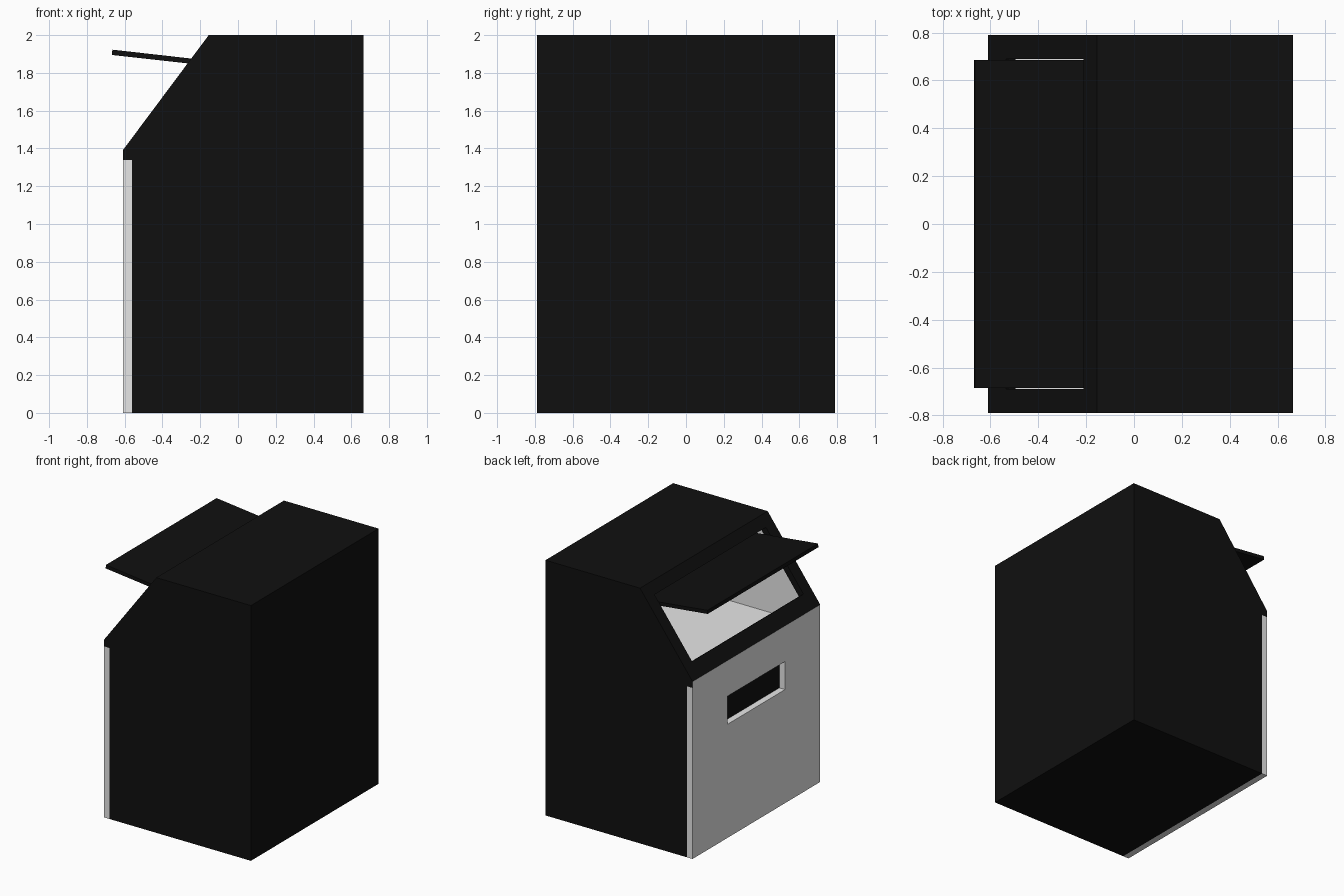
import bpy
import bmesh
from mathutils import Vector

cube = bpy.data.objects.get("Cube")
if cube:
    bpy.data.objects.remove(cube, do_unlink=True)


def make_material(name, value):
    mat = bpy.data.materials.new(name)
    mat.use_nodes = True
    colour = (value, value, value, 1)
    mat.diffuse_color = colour
    mat.node_tree.nodes["Principled BSDF"].inputs["Base Color"].default_value = colour
    return mat


BLACK = make_material("black", 0.005)
GREY = make_material("light grey", 0.8)


def prism(name, profile, half_width, mat):
    """Extrude an x-z profile along y, centred on y = 0."""
    bm = bmesh.new()
    face = bm.faces.new([bm.verts.new((x, -half_width, z)) for x, z in profile])
    grown = bmesh.ops.extrude_face_region(bm, geom=[face])["geom"]
    moved = [v for v in grown if isinstance(v, bmesh.types.BMVert)]
    bmesh.ops.translate(bm, verts=moved, vec=(0, 2 * half_width, 0))
    bmesh.ops.recalc_face_normals(bm, faces=bm.faces)
    mesh = bpy.data.meshes.new(name)
    bm.to_mesh(mesh)
    bm.free()
    mesh.materials.append(mat)
    obj = bpy.data.objects.new(name, mesh)
    bpy.context.collection.objects.link(obj)
    return obj


def rect(x0, x1, z0, z1):
    return [(x0, z0), (x1, z0), (x1, z1), (x0, z1)]


def cut(obj, cutter):
    """Subtract the cutter, keeping its material on the new faces."""
    mod = obj.modifiers.new("cut", "BOOLEAN")
    mod.operation = "DIFFERENCE"
    mod.solver = "EXACT"
    mod.material_mode = "TRANSFER"
    mod.object = cutter
    bpy.context.view_layer.objects.active = obj
    bpy.ops.object.modifier_apply(modifier=mod.name)
    bpy.data.objects.remove(cutter, do_unlink=True)


# Cabinet body with a sloped top and a recess for the front panel
LEFT, RIGHT, DEPTH, PANEL = -0.61, 0.665, 0.79, -0.56
body = prism("cabinet_body", [(PANEL, 0), (RIGHT, 0), (RIGHT, 2), (-0.155, 2),
                              (LEFT, 1.39), (LEFT, 1.34), (PANEL, 1.34)], DEPTH, BLACK)

# Hollow upper compartment with a pale lining
cut(body, prism("compartment", [(PANEL, 1.24), (0.615, 1.24), (0.615, 1.95),
                                (-0.13, 1.95), (PANEL, 1.373)], 0.74, GREY))

# Loading opening through the slope
low, high = Vector((-0.535, 1.49)), Vector((-0.21, 1.926))
along = (high - low).normalized()
out = Vector((-along.y, along.x)) * 0.07
cut(body, prism("opening", [low - out, high - out, high + out, low + out], 0.69, BLACK))

# The lip above the panel shares the panel colour on its outer face
if GREY.name not in body.data.materials:
    body.data.materials.append(GREY)
grey_slot = body.data.materials.find(GREY.name)
for poly in body.data.polygons:
    if poly.normal.x < -0.99 and poly.center.x < LEFT + 0.01:
        poly.material_index = grey_slot

# Front panel with a hand slot
panel = prism("front_panel", rect(LEFT, PANEL, 0, 1.34), DEPTH, GREY)
cut(panel, prism("hand_slot", rect(LEFT - 0.1, PANEL + 0.1, 0.89, 1.11), 0.355, GREY))

# Tilted flap standing open in the loading opening
prism("flap", [(-0.668, 1.895), (-0.128, 1.835), (-0.125, 1.862), (-0.665, 1.923)],
      0.685, BLACK)
